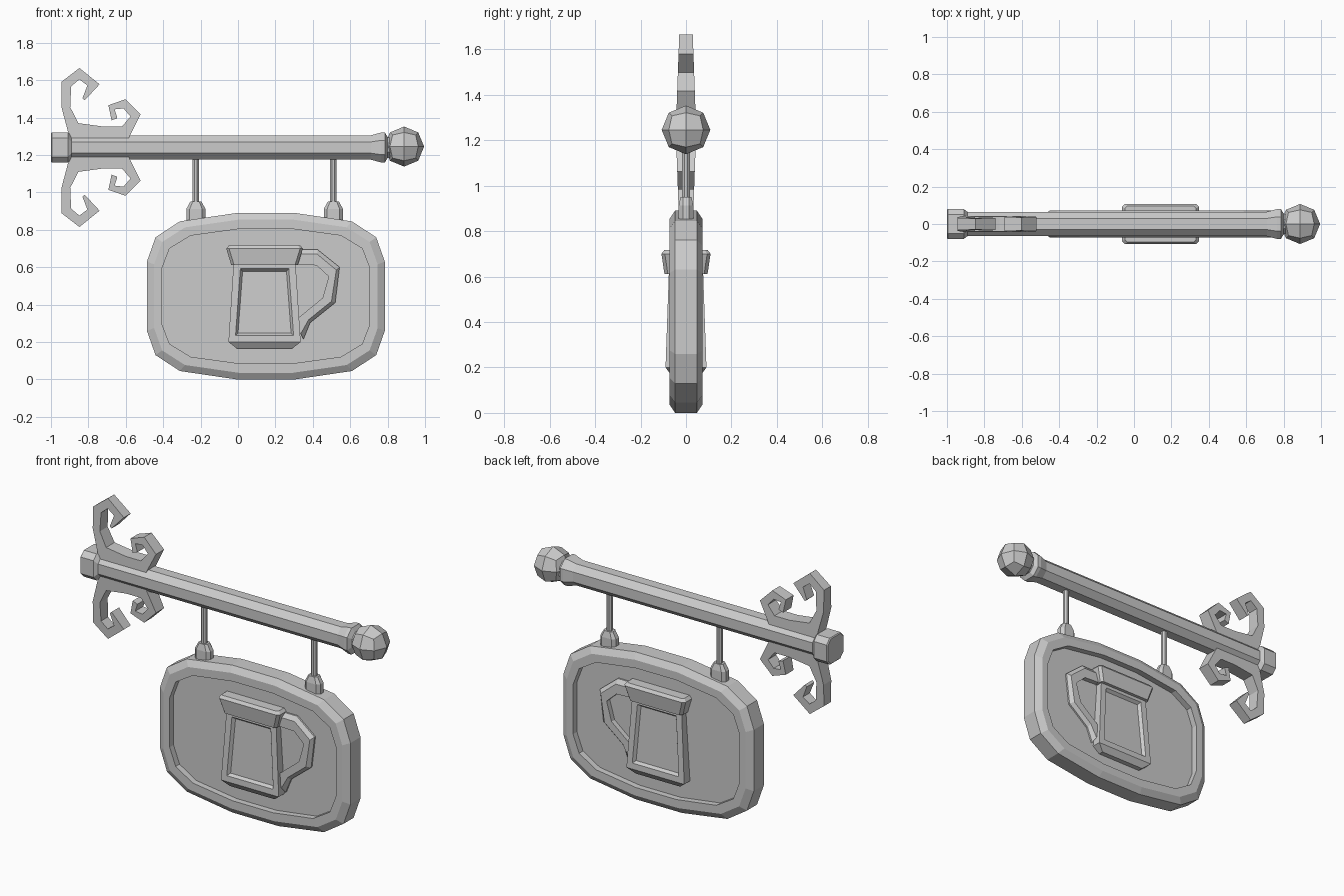
import bpy, bmesh
from mathutils import Vector

if "Cube" in bpy.data.objects:
    bpy.data.objects.remove(bpy.data.objects["Cube"])


def finish(name, bm):
    bmesh.ops.recalc_face_normals(bm, faces=bm.faces[:])
    me = bpy.data.meshes.new(name)
    bm.to_mesh(me)
    bm.free()
    ob = bpy.data.objects.new(name, me)
    bpy.context.collection.objects.link(ob)
    return ob


def loft(rings):
    """Skin a list of equal-length rings and cap both ends."""
    bm = bmesh.new()
    vs = [[bm.verts.new(p) for p in r] for r in rings]
    n = len(vs[0])
    for a, b in zip(vs, vs[1:]):
        for i in range(n):
            j = (i + 1) % n
            bm.faces.new((a[i], a[j], b[j], b[i]))
    bm.faces.new(vs[0][::-1])
    bm.faces.new(vs[-1])
    bmesh.ops.recalc_face_normals(bm, faces=bm.faces[:])
    return bm


def chamfered(a, b, c):
    """Rectangle of half sizes a, b with corners cut by c."""
    return [(a, b - c), (a - c, b), (c - a, b), (-a, b - c),
            (-a, c - b), (c - a, -b), (a - c, -b), (a, c - b)]


BEAM_Z = 1.24

# Beam with wall block and flared collar, lofted along x
beam = [(-1.0, .075, .03), (-.995, .08, .03), (-.91, .08, .03), (-.89, .065, .035),
        (.71, .065, .035), (.765, .08, .042), (.785, .08, .042), (.80, .055, .03), (.84, .05, .03)]
finish("beam", loft([[(x, u, BEAM_Z + v) for u, v in chamfered(r, r, c)] for x, r, c in beam]))

# Ball finial: once-subdivided cube pushed onto a sphere
bm = bmesh.new()
bmesh.ops.create_cube(bm, size=2)
bmesh.ops.subdivide_edges(bm, edges=bm.edges[:], cuts=1, use_grid_fill=True)
for v in bm.verts:
    v.co = v.co.normalized() * .107 + Vector((.888, 0, BEAM_Z + .005))
finish("finial", bm)

# Scrollwork above and below the beam, thinning away from it
scroll = [(-.90, 1.29), (-.945, 1.46), (-.945, 1.59), (-.848, 1.665), (-.74, 1.578),
          (-.82, 1.492), (-.832, 1.503), (-.805, 1.572), (-.848, 1.604), (-.892, 1.567),
          (-.897, 1.455), (-.853, 1.37), (-.72, 1.352), (-.62, 1.352), (-.575, 1.406),
          (-.612, 1.449), (-.66, 1.444), (-.645, 1.397), (-.676, 1.385), (-.693, 1.466),
          (-.602, 1.498), (-.521, 1.417), (-.585, 1.29)]
for side, label in ((1, "upper_scroll"), (-1, "lower_scroll")):
    rings = []
    for s in (-1, 1):
        rings.append([(x, s * (.045 - .036 * (z - BEAM_Z)), BEAM_Z + side * (z - BEAM_Z))
                      for x, z in scroll])
    finish(label, loft(rings))

# Sign board: frame, chamfers and both recessed panels in one loft through y
CX, CZ = .149, .445
quarter = [(.636, .185), (.59, .315), (.46, .40), (.155, .445)]
outline = (quarter + [(-x, z) for x, z in quarter[::-1]]
           + [(-x, -z) for x, z in quarter] + [(x, -z) for x, z in quarter[::-1]])
half = [(-.035, .873, .81), (-.072, .873, .81), (-.072, .94, .92), (-.048, 1, 1)]
sections = half + [(-y, sx, sz) for y, sx, sz in half[::-1]]
finish("sign_board", loft([[(CX + x * sx, y, CZ + z * sz) for x, z in outline]
                           for y, sx, sz in sections]))

# Hangers: rod and tapered clamp
for i, x0 in enumerate((-.225, .51)):
    rod = chamfered(.017, .017, .01)
    finish(f"hanger_rod_{i}", loft([[(x0 + u, v, z) for u, v in rod] for z in (.93, 1.2)]))
    clamp = [(.82, .051, .032, .018), (.912, .051, .032, .018), (.95, .03, .024, .012)]
    finish(f"hanger_clamp_{i}", loft([[(x0 + u, v, z) for u, v in chamfered(a, b, c)]
                                      for z, a, b, c in clamp]))

# Tankard body, through the board, with recessed front and back
MX = .142
body = [(.165, .148, .065), (.20, .193, .09), (.63, .165, .075)]
bm = loft([[(MX + sx * a, sy * b, z) for sx, sy in ((1, 1), (-1, 1), (-1, -1), (1, -1))]
           for z, a, b in body])
faces = [f for f in bm.faces if abs(f.normal.y) > .9]
bmesh.ops.inset_individual(bm, faces=faces, thickness=.052, depth=0)
bmesh.ops.inset_individual(bm, faces=faces, thickness=.018, depth=-.018)
finish("tankard_body", bm)

# Tankard rim
rim = [(.612, .178, .095, .015), (.70, .205, .108, .015), (.717, .19, .095, .012)]
finish("tankard_rim", loft([[(MX + u, v, z) for u, v in chamfered(a, b, c)]
                            for z, a, b, c in rim]))

# Tankard handle: (outer, inner) pairs, outer edge chamfered
handle = [((.30, .695), (.30, .615)), ((.425, .695), (.42, .61)), ((.543, .60), (.485, .55)),
          ((.52, .41), (.452, .435)), ((.385, .302), (.36, .36)), ((.35, .215), (.30, .31))]
rings = []
for o, i in handle:
    o, i = Vector(o), Vector(i)
    m = o.lerp(i, .3)
    rings.append([(p.x, y, p.y) for p, y in ((i, -.065), (m, -.065), (o, -.045),
                                             (o, .045), (m, .065), (i, .065))])
finish("tankard_handle", loft(rings))
